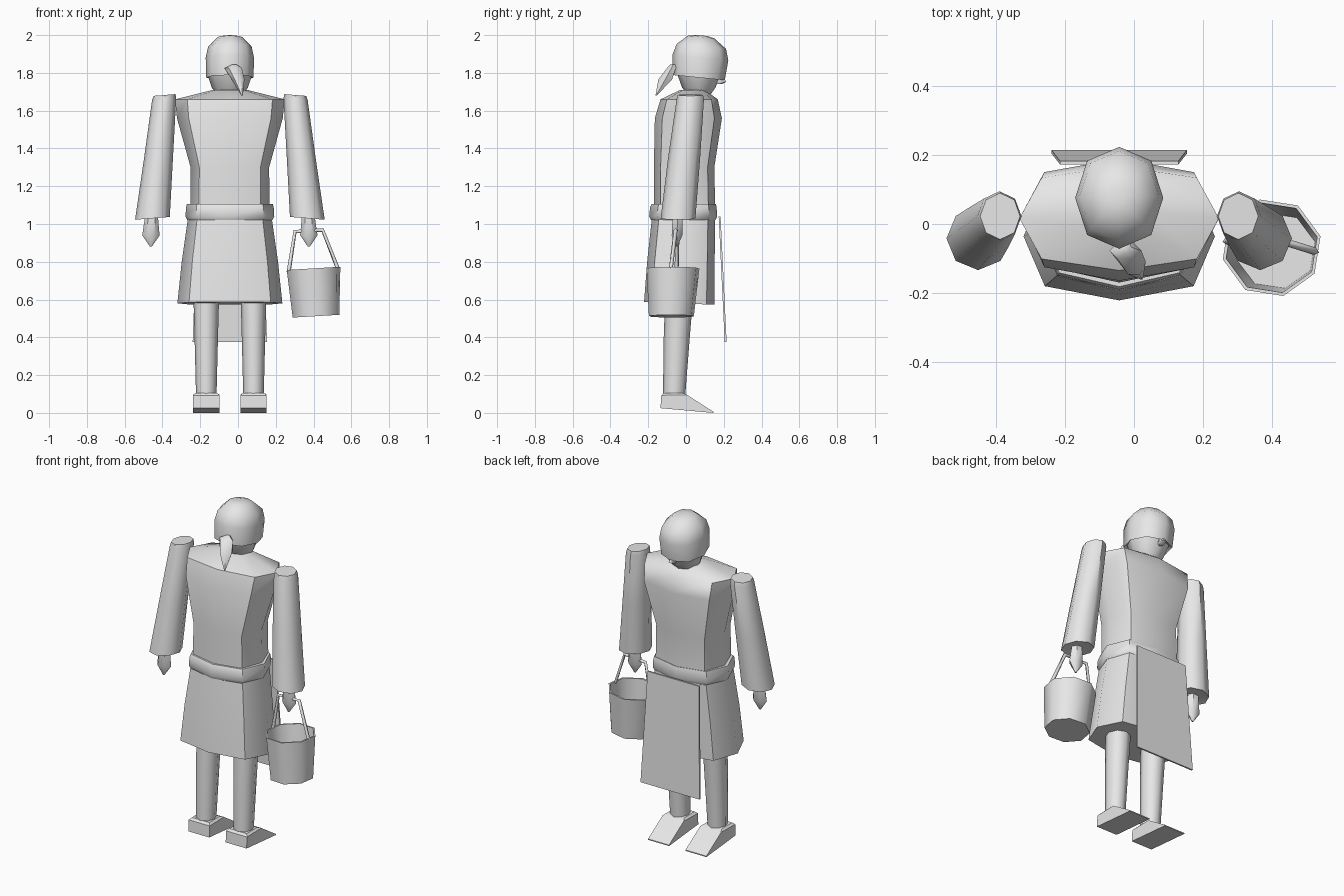
import bpy, bmesh
from math import cos, sin, pi, radians

if "Cube" in bpy.data.objects:
    bpy.data.objects.remove(bpy.data.objects["Cube"])

grey = bpy.data.materials.new("plain_grey")
grey.use_nodes = True
grey.diffuse_color = (0.8, 0.8, 0.8, 1)
grey.node_tree.nodes["Principled BSDF"].inputs["Base Color"].default_value = (0.8, 0.8, 0.8, 1)

MID = -0.043  # body centre line


def finish(name, bm, smooth=50):
    bmesh.ops.recalc_face_normals(bm, faces=bm.faces)
    mesh = bpy.data.meshes.new(name)
    bm.to_mesh(mesh)
    bm.free()
    ob = bpy.data.objects.new(name, mesh)
    bpy.context.collection.objects.link(ob)
    mesh.materials.append(grey)
    bpy.ops.object.select_all(action='DESELECT')
    ob.select_set(True)
    bpy.context.view_layer.objects.active = ob
    bpy.ops.object.shade_smooth_by_angle(angle=radians(smooth))
    return ob


def loft(name, rings, sides=8, corner=1.0, slope_x=0.0, slope_y=0.0, turn=0.0, smooth=50):
    """Skin a stack of rings, each (centre x, half width, back y, front y, z)."""
    bm = bmesh.new()
    loops = []
    for cx, rx, y0, y1, z in rings:
        cy, ry = (y0 + y1) / 2, (y1 - y0) / 2
        loop = []
        for i in range(sides):
            a = 2 * pi * i / sides + turn
            k = corner if i % 2 else 1.0
            dx, dy = rx * k * cos(a), ry * k * sin(a)
            loop.append(bm.verts.new((cx + dx, cy + dy, z + slope_x * dx + slope_y * dy)))
        loops.append(loop)
    for a, b in zip(loops, loops[1:]):
        for i in range(sides):
            j = (i + 1) % sides
            bm.faces.new((a[i], a[j], b[j], b[i]))
    bm.faces.new(loops[0])
    bm.faces.new(loops[-1])
    return finish(name, bm, smooth)


# Torso, belt and skirt
loft("torso", [(MID, .21, -.17, .155, 1.06), (MID, .208, -.17, .15, 1.3),
               (MID, .28, -.165, .19, 1.56), (MID, .29, -.135, .168, 1.66),
               (MID, .09, -.03, .1, 1.71)], corner=1.1)
loft("belt", [(MID, .225, -.185, .155, 1.02), (MID, .235, -.195, .165, 1.04),
              (MID, .232, -.19, .162, 1.09), (MID, .228, -.182, .158, 1.105)], corner=1.08)
loft("skirt", [(MID, .278, -.222, .15, .58), (MID, .255, -.205, .152, .8),
               (MID, .222, -.18, .153, 1.03)], corner=1.1, slope_y=-.04)

# Head, cap and nose
loft("face", [(MID, .065, .01, .13, 1.685), (MID, .095, -.02, .155, 1.72),
              (MID, .118, -.045, .185, 1.79)])
loft("cap", [(MID, .115, -.05, .19, 1.79), (MID, .125, -.07, .205, 1.775),
             (MID, .128, -.072, .224, 1.88), (MID, .115, -.05, .212, 1.94),
             (MID, .065, .01, .15, 1.99), (MID, .02, .06, .11, 1.998)],
     slope_y=-.1, corner=1.03)
loft("nose", [(MID, .012, .165, .19, 1.74), (MID, .022, .16, .217, 1.752),
              (MID, .008, .165, .19, 1.795)], sides=6)

# Knotted tail of the cap
loft("cap_tail", [(-.02, .012, -.085, -.05, 1.845), (-.025, .046, -.105, -.05, 1.825),
                  (.0, .034, -.152, -.068, 1.765), (.022, .004, -.162, -.154, 1.68)], sides=6)

# Arms, hands, legs and shoes on both sides
shoe_profile = [(-.135, .025), (-.13, .105), (-.005, .105), (.145, .006), (.145, .0)]
for side, s in (("left", 1), ("right", -1)):
    def at(d):
        return MID + s * d
    loft(side + "_sleeve", [(at(.41), .07, -.1, .02, 1.035), (at(.41), .092, -.134, .05, 1.03),
                            (at(.378), .077, -.095, .075, 1.35), (at(.348), .064, -.05, .095, 1.66),
                            (at(.346), .058, -.045, .09, 1.683)], slope_x=-.08 * s)
    loft(side + "_hand", [(at(.418), .005, -.055, -.045, .88), (at(.418), .046, -.08, -.015, .94),
                          (at(.415), .034, -.075, -.015, 1.04)], sides=6)
    loft(side + "_leg", [(at(.125), .054, -.122, -.005, .08), (at(.125), .062, -.118, .02, .4),
                         (at(.125), .068, -.11, .038, .62)])
    bm = bmesh.new()
    ends = [[bm.verts.new((at(.125) + w, y, z)) for y, z in shoe_profile] for w in (-.07, .07)]
    for loop in ends:
        bm.faces.new(loop)
    n = len(shoe_profile)
    for i in range(n):
        j = (i + 1) % n
        bm.faces.new((ends[0][i], ends[0][j], ends[1][j], ends[1][i]))
    top = [e for e in bm.edges if all(v.co.z > .1 for v in e.verts)]
    bmesh.ops.bevel(bm, geom=top, offset=.012, segments=1, affect='EDGES')
    finish(side + "_shoe", bm, 30)

# Hanging apron panel
bm = bmesh.new()
bmesh.ops.create_cube(bm, size=1)
for v in bm.verts:
    low = v.co.z < 0
    v.co.x = MID + (1 if v.co.x > 0 else -1) * (.197 if low else .172)
    v.co.y = (.21 if low else .178) + (.005 if v.co.y > 0 else -.005)
    v.co.z = .375 if low else 1.04
finish("apron_panel", bm, 30)

# Open bucket with a wire handle
loft("bucket", [(.413, .127, -.2, .045, .512), (.4, .146, -.213, .075, .765),
                (.4, .136, -.203, .065, .765), (.412, .117, -.19, .035, .525)],
     slope_x=.06, turn=pi / 8 * .6, smooth=48)
curve = bpy.data.curves.new("bucket_handle", 'CURVE')
curve.dimensions = '3D'
curve.bevel_depth = .011
curve.bevel_resolution = 0
curve.use_fill_caps = True
spline = curve.splines.new('POLY')
path = [(.268, -.05, .745), (.302, -.045, .96), (.448, -.055, .968), (.528, -.08, .765)]
spline.points.add(len(path) - 1)
for point, co in zip(spline.points, path):
    point.co = (*co, 1)
curve.materials.append(grey)
handle = bpy.data.objects.new("bucket_handle", curve)
bpy.context.collection.objects.link(handle)
bpy.ops.object.select_all(action='DESELECT')
handle.select_set(True)
bpy.context.view_layer.objects.active = handle
bpy.ops.object.convert(target='MESH')
